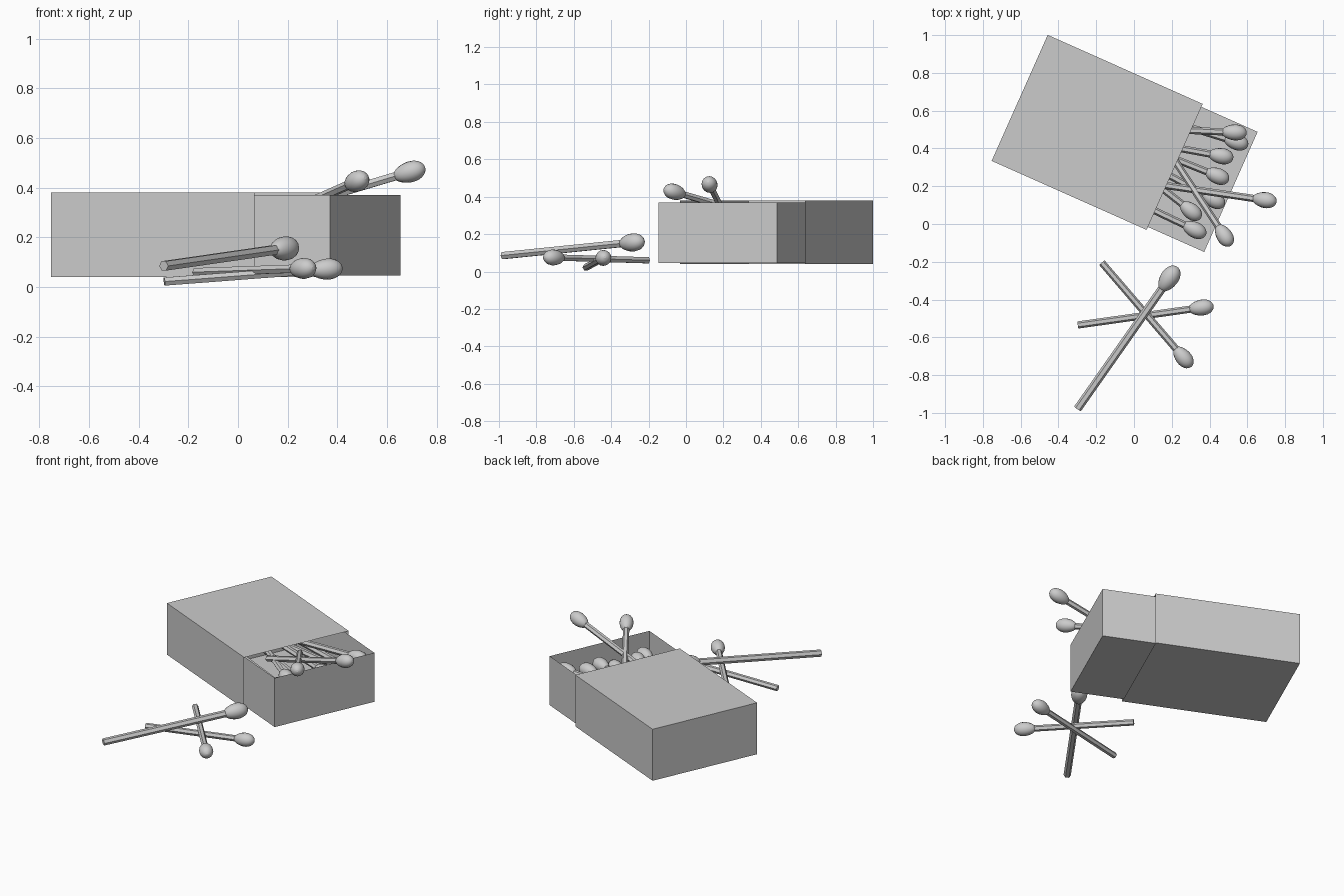
import bpy, bmesh, math
from mathutils import Vector, Matrix

if "Cube" in bpy.data.objects:
    bpy.data.objects.remove(bpy.data.objects["Cube"])

BOX = Matrix.Translation((-0.195, 0.485, 0)) @ Matrix.Rotation(math.radians(-24), 4, 'Z')


def finish(name, bm):
    mesh = bpy.data.meshes.new(name)
    bm.to_mesh(mesh)
    bm.free()
    ob = bpy.data.objects.new(name, mesh)
    bpy.context.collection.objects.link(ob)
    return ob


def open_box(name, x0, x1, half_w, z0, z1, open_dir):
    """Thin card box with the side facing open_dir removed."""
    bm = bmesh.new()
    bmesh.ops.create_cube(bm, size=1)
    bm.normal_update()
    gone = [f for f in bm.faces if f.normal.dot(Vector(open_dir)) > 0.9]
    bmesh.ops.delete(bm, geom=gone, context='FACES')
    for v in bm.verts:
        v.co = ((x0 + x1) / 2 + v.co.x * (x1 - x0), v.co.y * 2 * half_w,
                (z0 + z1) / 2 + v.co.z * (z1 - z0))
    ob = finish(name, bm)
    ob.matrix_world = BOX
    return ob


def lathe(bm, profile, sides, smooth):
    """Closed solid of revolution along +X from (x, radius) points."""
    rings = []
    for x, r in profile:
        rings.append([bm.verts.new((x, r * math.cos(a), r * math.sin(a)))
                      for a in (2 * math.pi * i / sides for i in range(sides))])
    for a, b in zip(rings, rings[1:]):
        for i in range(sides):
            j = (i + 1) % sides
            bm.faces.new((a[i], a[j], b[j], b[i])).smooth = smooth
    bm.faces.new(rings[0][::-1])
    bm.faces.new(rings[-1])


def match(name, head, toward, length=0.66, s=1.0):
    """Match with its head centred at head; the stick runs to / past toward."""
    bm = bmesh.new()
    lathe(bm, [(-length, 0.019 * s), (-0.03, 0.019 * s)], 6, False)
    # egg-shaped head, a little fuller near the tip
    egg = []
    for i in range(13):
        t = math.pi * (0.04 + 0.92 * i / 12)
        c = -math.cos(t)
        egg.append((0.067 * s * c, 0.042 * s * math.sin(t) * (1 + 0.12 * c)))
    lathe(bm, egg, 16, True)
    bmesh.ops.recalc_face_normals(bm, faces=bm.faces)
    ob = finish(name, bm)
    h = Vector(head)
    d = h - Vector(toward)
    ob.matrix_world = Matrix.Translation(h) @ d.to_track_quat('X', 'Z').to_matrix().to_4x4()
    return ob


# Box: outer sleeve and sliding tray
open_box("sleeve", -0.449, 0.449, 0.365, 0.04, 0.38, (1, 0, 0))
open_box("tray", -0.13, 0.775, 0.348, 0.046, 0.37, (0, 0, 1))

# Matches lying in the tray
in_tray = [
    ((0.530, 0.485, 0.31), (0.30, 0.495, 0.30)),
    ((0.540, 0.435, 0.24), (0.30, 0.510, 0.24)),
    ((0.460, 0.360, 0.28), (0.27, 0.395, 0.28)),
    ((0.440, 0.255, 0.28), (0.24, 0.335, 0.28)),
    ((0.420, 0.130, 0.22), (0.20, 0.250, 0.22)),
    ((0.300, 0.070, 0.28), (0.16, 0.180, 0.28)),
    ((0.320, -0.03, 0.27), (0.11, 0.070, 0.27)),
]
for i, (head, toward) in enumerate(in_tray):
    match(f"tray_match_{i + 1}", head, toward)

# Matches sticking out over the rim
match("raised_match_1", (0.69, 0.127, 0.463), (0.16, 0.205, 0.305))
match("raised_match_2", (0.477, -0.06, 0.425), (0.24, 0.30, 0.32), 0.5)

# Loose matches crossed in front
match("loose_match_1", (0.355, -0.443, 0.072), (-0.30, -0.535, 0.022))
match("loose_match_2", (0.26, -0.705, 0.075), (-0.17, -0.205, 0.06))
match("loose_match_3", (0.185, -0.29, 0.155), (-0.30, -0.98, 0.085), 0.845, 1.15)
